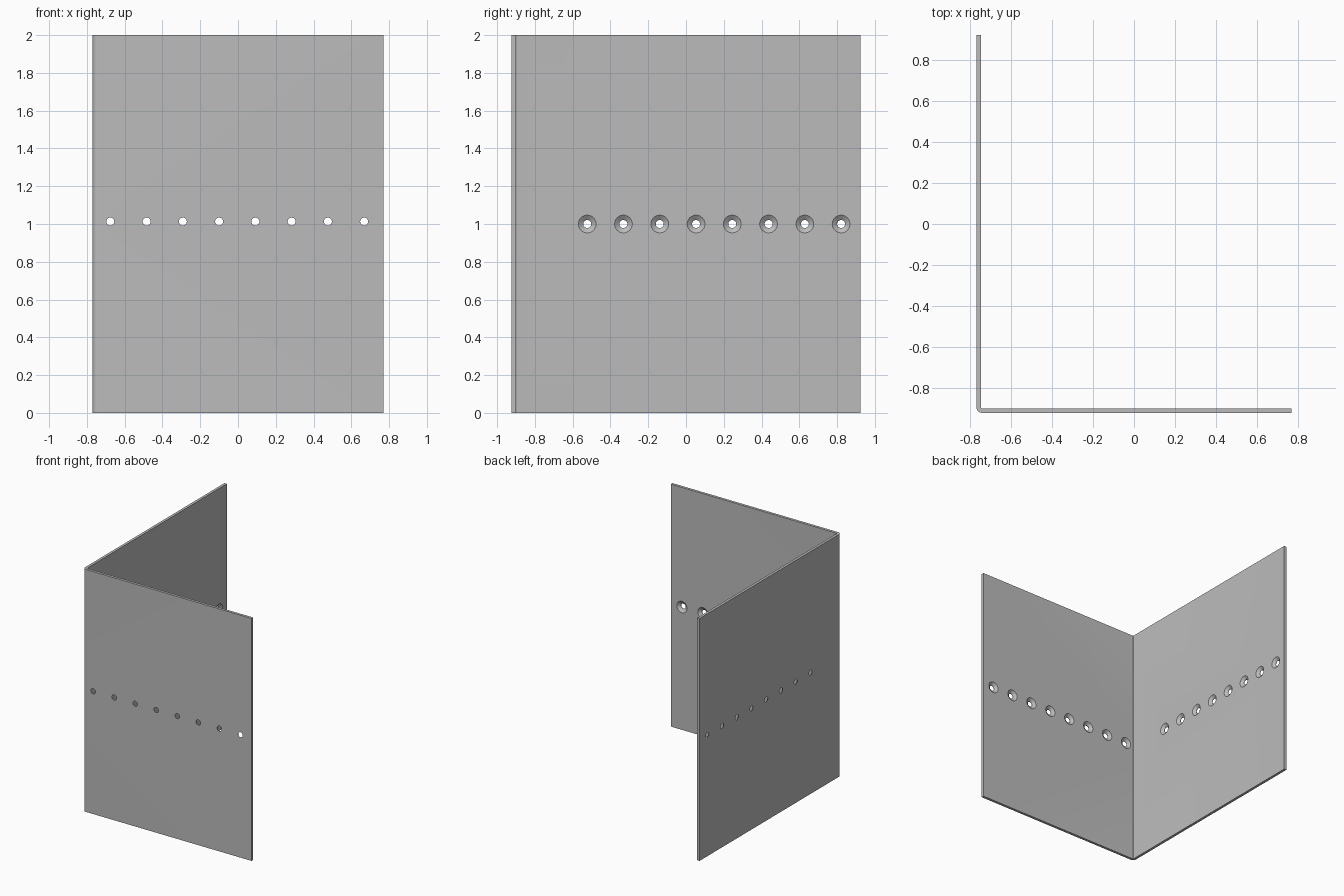
import bpy, bmesh, math
from mathutils import Matrix, Vector

cube = bpy.data.objects.get("Cube")
if cube:
    bpy.data.objects.remove(cube, do_unlink=True)

HX, HY, HEIGHT = 0.77, 0.923, 2.0   # half width, half depth, height
T = 0.022                           # sheet thickness
R_IN = 0.006                        # inside bend radius
HOLE_R, SINK_R = 0.021, 0.047
COUNT, PITCH = 8, 0.192

steel = bpy.data.materials.new("sheet_grey")
steel.use_nodes = True
grey = (0.5, 0.5, 0.5, 1.0)
steel.diffuse_color = grey
steel.node_tree.nodes["Principled BSDF"].inputs["Base Color"].default_value = grey


def make_object(name, bm):
    bmesh.ops.recalc_face_normals(bm, faces=bm.faces)
    mesh = bpy.data.meshes.new(name)
    bm.to_mesh(mesh)
    bm.free()
    mesh.materials.append(steel)
    obj = bpy.data.objects.new(name, mesh)
    bpy.context.collection.objects.link(obj)
    return obj


# Folded sheet: L-shaped profile with a rounded bend, extruded upwards
r_out = R_IN + T
cx, cy = -HX + r_out, -HY + r_out


def arc(radius, steps=8):
    angles = [math.pi + math.pi / 2 * i / steps for i in range(steps + 1)]
    return [(cx + radius * math.cos(a), cy + radius * math.sin(a)) for a in angles]


profile = [(-HX, HY)] + arc(r_out) + [(HX, -HY), (HX, -HY + T)]
profile += arc(R_IN)[::-1] + [(-HX + T, HY)]
bm = bmesh.new()
base = bm.faces.new([bm.verts.new((x, y, 0)) for x, y in profile])
top = bmesh.ops.extrude_face_region(bm, geom=[base])["geom"]
bmesh.ops.translate(bm, vec=(0, 0, HEIGHT),
                    verts=[g for g in top if isinstance(g, bmesh.types.BMVert)])
sheet = make_object("folded_sheet", bm)


# Countersunk hole cutter: a lathed bore that widens towards the inner face
def add_cutter(bm, centre, normal, sides=32):
    turn = Vector((0, 0, 1)).rotation_difference(normal).to_matrix().to_4x4()
    place = Matrix.Translation(centre) @ turn
    slope = (SINK_R - HOLE_R) / (T - 0.003)
    lip = 0.01
    rings = []
    for z, r in ((-T - lip, HOLE_R), (-T + 0.003, HOLE_R), (lip, SINK_R + slope * lip)):
        rings.append([bm.verts.new(place @ Vector((
            r * math.cos(math.tau * i / sides), r * math.sin(math.tau * i / sides), z)))
            for i in range(sides)])
    for low, high in zip(rings, rings[1:]):
        for i in range(sides):
            j = (i + 1) % sides
            bm.faces.new((low[i], low[j], high[j], high[i]))
    bm.faces.new(rings[0][::-1])
    bm.faces.new(rings[-1])


# One row of holes in each panel
bm = bmesh.new()
for i in range(COUNT):
    add_cutter(bm, Vector((-0.676 + PITCH * i, -HY + T, 1.013)), Vector((0, 1, 0)))
    add_cutter(bm, Vector((-HX + T, -0.523 + PITCH * i, 1.0)), Vector((1, 0, 0)))
cutter = make_object("hole_cutter", bm)
cutter.hide_render = True

cut = sheet.modifiers.new("holes", 'BOOLEAN')
cut.operation = 'DIFFERENCE'
cut.solver = 'EXACT'
cut.object = cutter

bpy.ops.object.select_all(action='DESELECT')
sheet.select_set(True)
bpy.context.view_layer.objects.active = sheet
bpy.ops.object.modifier_apply(modifier=cut.name)
bpy.data.objects.remove(cutter, do_unlink=True)
bpy.ops.object.shade_smooth_by_angle(angle=math.radians(30))
